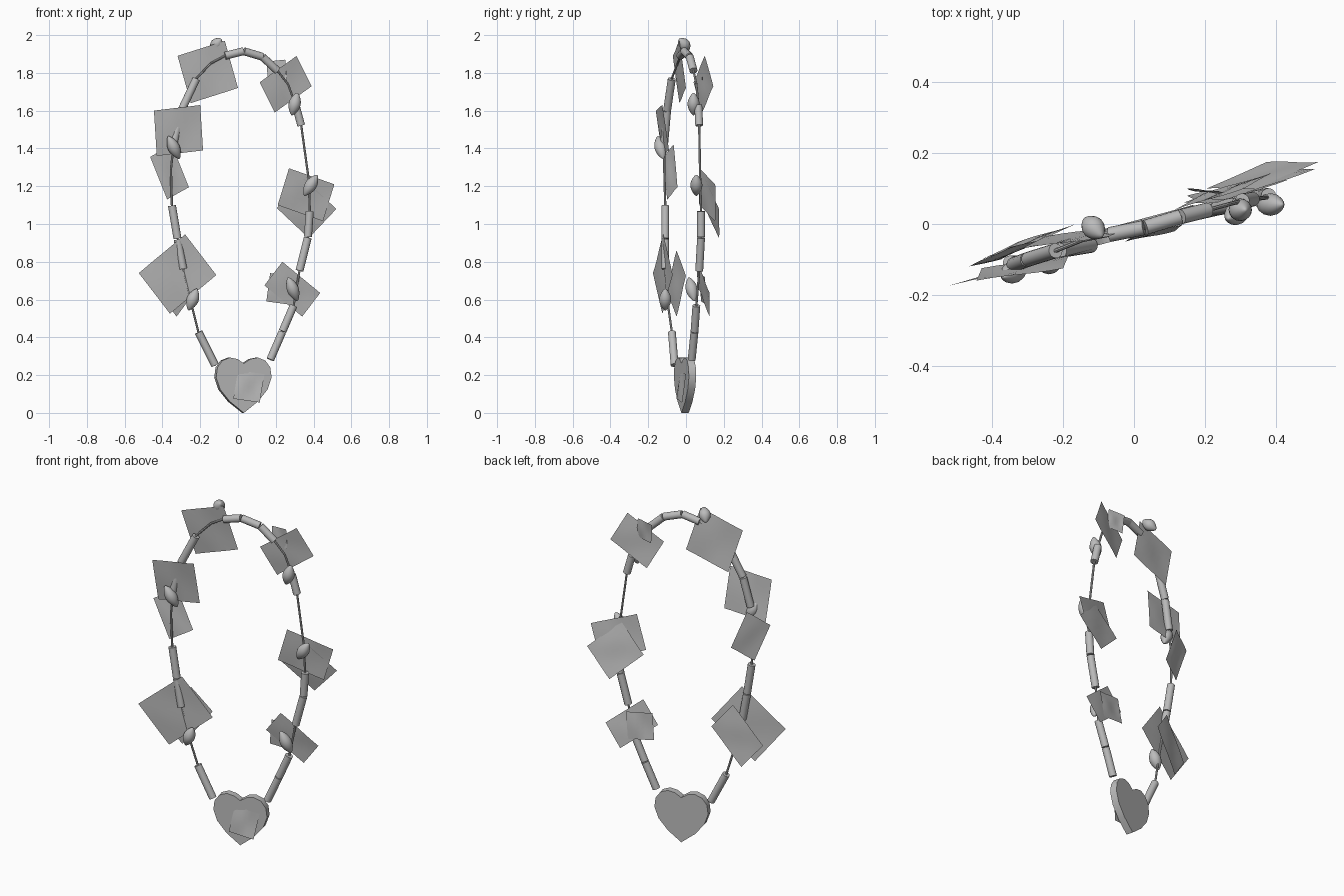
import bpy
import bmesh
import math
from mathutils import Vector, Matrix

default_cube = bpy.data.objects.get("Cube")
if default_cube:
    bpy.data.objects.remove(default_cube, do_unlink=True)

GREY = (0.5, 0.5, 0.5, 1.0)
material = bpy.data.materials.new("plain grey")
material.use_nodes = True
material.diffuse_color = GREY
material.node_tree.nodes["Principled BSDF"].inputs["Base Color"].default_value = GREY


def add_object(name, bm, smooth=True):
    mesh = bpy.data.meshes.new(name)
    bmesh.ops.recalc_face_normals(bm, faces=bm.faces[:])
    bm.to_mesh(mesh)
    bm.free()
    mesh.materials.append(material)
    obj = bpy.data.objects.new(name, mesh)
    bpy.context.collection.objects.link(obj)
    if smooth:
        bpy.ops.object.select_all(action="DESELECT")
        obj.select_set(True)
        bpy.context.view_layer.objects.active = obj
        bpy.ops.object.shade_smooth_by_angle(angle=math.radians(40))
    return obj


def along(direction, centre):
    """Matrix turning local z onto a direction, at a centre."""
    turn = Vector(direction).to_track_quat("Z", "Y").to_matrix().to_4x4()
    return Matrix.Translation(Vector(centre)) @ turn


# The strand, from the left of the pendant, over the top and down again
strand = [Vector(p) for p in (
    (-.12, -.06, .25), (-.21, -.075, .43), (-.245, -.095, .57), (-.29, -.11, .76),
    (-.32, -.11, .92), (-.35, -.11, 1.1), (-.355, -.115, 1.29), (-.34, -.115, 1.43),
    (-.3, -.1, 1.6), (-.22, -.075, 1.77), (-.145, -.045, 1.85), (-.07, -.03, 1.89),
    (.03, -.01, 1.915), (.13, .02, 1.885), (.21, .04, 1.81), (.265, .055, 1.74),
    (.305, .065, 1.63), (.335, .07, 1.52), (.375, .075, 1.23), (.38, .08, 1.07),
    (.37, .08, .93), (.325, .07, .75), (.295, .055, .57), (.235, .045, .43),
    (.17, .03, .28))]


def tube_bead(name, start, end, radius=0.021):
    bm = bmesh.new()
    axis = end - start
    bmesh.ops.create_cone(bm, cap_ends=True, segments=16, radius1=radius, radius2=radius,
                          depth=axis.length * 0.97, matrix=along(axis, (start + end) / 2))
    add_object(name, bm)


# Cord, made of thin rods between the strand points
cord = bmesh.new()
for start, end in zip(strand, strand[1:]):
    axis = end - start
    bmesh.ops.create_cone(cord, cap_ends=True, segments=8, radius1=0.006, radius2=0.006,
                          depth=axis.length, matrix=along(axis, (start + end) / 2))
add_object("cord", cord)

# Tube beads threaded on some stretches of the cord
for i in (0, 3, 4, 7, 8, 11, 12, 13, 16, 19, 20, 22, 23):
    tube_bead("tube_bead", strand[i], strand[i + 1])

# Pointed beads: centre and long axis
pointed_beads = (
    ((-.115, -.01, 1.95), (.05, -.05, .06)),
    ((-.34, -.135, 1.405), (.06, .03, -.12)),
    ((-.24, -.11, .6), (.045, 0, .115)),
    ((.29, .03, .655), (.05, .03, -.125)),
    ((.385, .055, 1.205), (.07, 0, .11)),
    ((.3, .04, 1.635), (.03, 0, .12)))
for centre, axis in pointed_beads:
    bm = bmesh.new()
    bmesh.ops.create_uvsphere(bm, u_segments=16, v_segments=12, radius=1)
    half = Vector(axis).length / 2
    for v in bm.verts:
        pinch = 0.032 * (1 - 0.45 * v.co.z ** 2)
        v.co = Vector((v.co.x * pinch, v.co.y * pinch, v.co.z * half))
    bm.transform(along(axis, centre))
    add_object("pointed_bead", bm)

# Square petals: three corners each, the fourth follows
petals = {
    "upper_right_petal": ((-.32, -.07, 1.89), (-.07, -.035, 1.97), (0, 0, 1.72)),
    "outer_right_petal": ((-.445, -.16, 1.6), (-.2, -.125, 1.63), (-.185, -.09, 1.39)),
    "small_right_petal": ((-.465, -.12, 1.355), (-.35, -.065, 1.42), (-.26, -.045, 1.195)),
    "large_lower_petal": ((-.525, -.175, .74), (-.28, -.12, .945), (-.115, -.07, .73)),
    "lower_back_petal": ((-.43, -.1, .645), (-.27, -.05, .86), (-.165, 0, .725)),
    "upper_left_petal": ((.115, .04, 1.75), (.31, .1, 1.89), (.39, .145, 1.73)),
    "upper_back_petal": ((.15, .1, 1.86), (.25, .09, 1.87), (.26, .085, 1.76)),
    "middle_left_petal": ((.27, .07, 1.295), (.51, .155, 1.21), (.45, .155, 1.015)),
    "middle_back_petal": ((.205, .1, 1.085), (.35, .1, 1.24), (.52, .175, 1.08)),
    "lower_left_petal": ((.235, .06, .8), (.435, .125, .635), (.34, .125, .51)),
    "lower_left_back_petal": ((.17, .07, .74), (.32, .1, .72), (.3, .11, .57)),
    "pendant_petal": ((0, -.03, .225), (.14, 0, .205), (.115, -.02, .055))}
for name, corners in petals.items():
    a, b, c = (Vector(p) for p in corners)
    u, v, middle = (b - a) / 2, (c - b) / 2, (a + c) / 2
    normal = u.cross(v).normalized()
    bm = bmesh.new()
    bmesh.ops.create_grid(bm, x_segments=6, y_segments=6, size=1)
    for vert in bm.verts:
        s, t, _ = vert.co
        ripple = 0.004 * math.sin(3 * s) * math.cos(2 * t)
        vert.co = middle + u * s + v * t + normal * ripple
    add_object(name, bm)

# Heart pendant: half outline mirrored, then thickened
half_heart = ((0, .262), (.035, .285), (.077, .293), (.118, .277), (.145, .24),
              (.152, .187), (.13, .124), (.077, .06), (0, 0))
outline = list(half_heart) + [(-x, z) for x, z in half_heart[-2:0:-1]]
heart = bmesh.new()
front = heart.faces.new([heart.verts.new((x, -.02, z)) for x, z in outline])
sides = bmesh.ops.extrude_face_region(heart, geom=[front], use_keep_orig=True)
bmesh.ops.translate(heart, vec=(0, .04, 0),
                    verts=[g for g in sides["geom"] if isinstance(g, bmesh.types.BMVert)])
heart.transform(Matrix.Translation((.026, -.005, 0)) @ Matrix.Rotation(math.atan(.27), 4, "Z"))
add_object("heart_pendant", heart)
